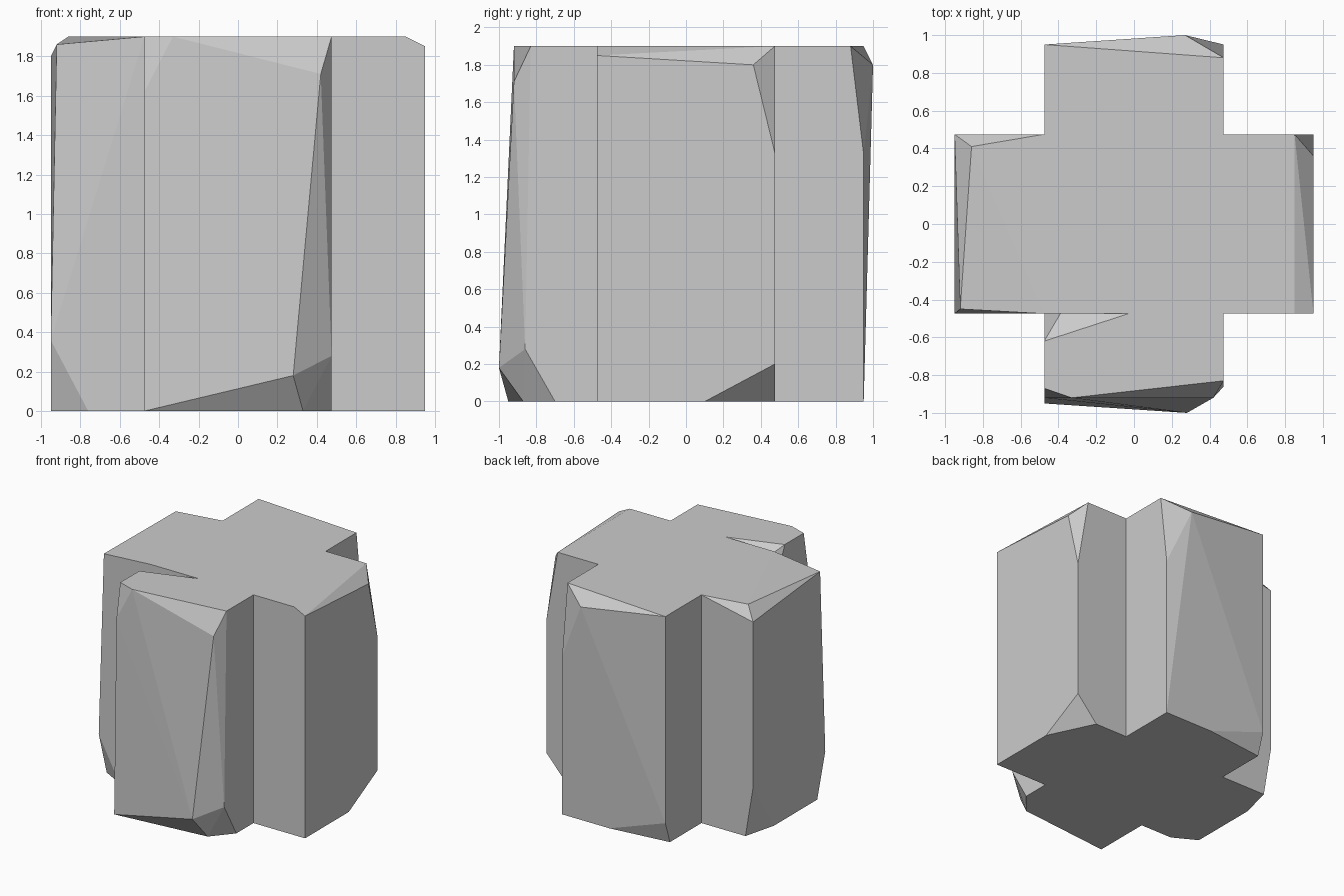
import bpy
import bmesh

cube = bpy.data.objects.get("Cube")
if cube:
    bpy.data.objects.remove(cube, do_unlink=True)

# Main sizes: half width of an arm, reach of an arm, full height
HALF, REACH, TOP = 0.475, 0.95, 1.9

stone = bpy.data.materials.new("grey stone")
stone.use_nodes = True
grey = (0.6, 0.6, 0.6, 1)
stone.diffuse_color = grey
stone.node_tree.nodes["Principled BSDF"].inputs["Base Color"].default_value = grey


def hewn_block(name, points, root_axis=None, root_side=0):
    """Convex flat-faced block; the hidden face on its root plane is left open."""
    bm = bmesh.new()
    for point in points:
        bm.verts.new(point)
    hull = bmesh.ops.convex_hull(bm, input=bm.verts[:])
    spare = [v for v in bm.verts if not v.link_faces]
    bmesh.ops.delete(bm, geom=spare, context='VERTS')
    if root_axis is not None:
        root = [f for f in bm.faces if all(
            abs(v.co[root_axis] - root_side * HALF) < 0.001 for v in f.verts)]
        bmesh.ops.delete(bm, geom=root, context='FACES')
    bmesh.ops.dissolve_limit(bm, angle_limit=0.01, verts=bm.verts[:], edges=bm.edges[:])
    if root_axis is None:
        bmesh.ops.recalc_face_normals(bm, faces=bm.faces[:])
    mesh = bpy.data.meshes.new(name)
    bm.to_mesh(mesh)
    bm.free()
    mesh.materials.append(stone)
    block = bpy.data.objects.new(name, mesh)
    bpy.context.collection.objects.link(block)
    return block


def root_corners(axis, side, skip=None):
    """The four corners where an arm meets the core, less one chipped corner."""
    corners = []
    for across in (-HALF, HALF):
        for z in (0, TOP):
            corner = (side * HALF, across, z) if axis == 0 else (across, side * HALF, z)
            if corner != skip:
                corners.append(corner)
    return corners


# Square core
hewn_block("core", [(x, y, z) for x in (-HALF, HALF)
                    for y in (-HALF, HALF) for z in (0, TOP)])

# Front arm: slanted face, chipped edges and a notch beside the core
notch = [(-0.03, -HALF, TOP), (-HALF, -0.62, TOP),
         (-0.39, -HALF, 1.81), (-HALF, -HALF, 1.55)]
front_top = [(-HALF, -0.87, TOP), (-0.33, -0.92, TOP), (HALF, -0.83, TOP),
             (-HALF, -0.92, 1.62), (0.42, -0.92, 1.71)]
front_base = [(-HALF, -REACH, 0), (0.28, -1, 0.18), (HALF, -0.86, 0.28),
              (0.33, -0.87, 0), (HALF, -0.7, 0)]
hewn_block("front_arm", root_corners(1, -1, (-HALF, -HALF, TOP))
           + notch + front_top + front_base, 1, -1)

# Back arm: sloped top edge and one chipped base corner
back_top = [(-HALF, REACH, TOP), (HALF, 0.88, TOP),
            (0.27, 1, 1.8), (HALF, REACH, 1.32)]
back_base = [(HALF, REACH, 0), (0.04, REACH, 0),
             (-HALF, 0.89, 0), (-HALF, REACH, 0.18)]
hewn_block("back_arm", root_corners(1, 1) + back_top + back_base, 1, 1)

# Left arm: bevelled top edge and chips at the back corners
left_top = [(0.85, -HALF, TOP), (0.85, HALF, TOP), (REACH, -HALF, 1.85),
            (REACH, 0.36, 1.8), (REACH, HALF, 1.33)]
left_base = [(REACH, -HALF, 0), (REACH, 0.1, 0),
             (0.77, HALF, 0), (REACH, HALF, 0.2)]
hewn_block("left_arm", root_corners(0, 1) + left_top + left_base, 0, 1)

# Right arm: worn top edge and chips at both base corners
right_top = [(-0.86, 0.41, TOP), (-REACH, HALF, 1.8), (-0.92, -0.45, 1.86)]
right_base = [(-REACH, HALF, 0.42), (-0.88, HALF, 0), (-REACH, 0.2, 0),
              (-REACH, -0.37, 0), (-0.76, -HALF, 0), (-REACH, -HALF, 0.36)]
hewn_block("right_arm", root_corners(0, -1) + right_top + right_base, 0, -1)
